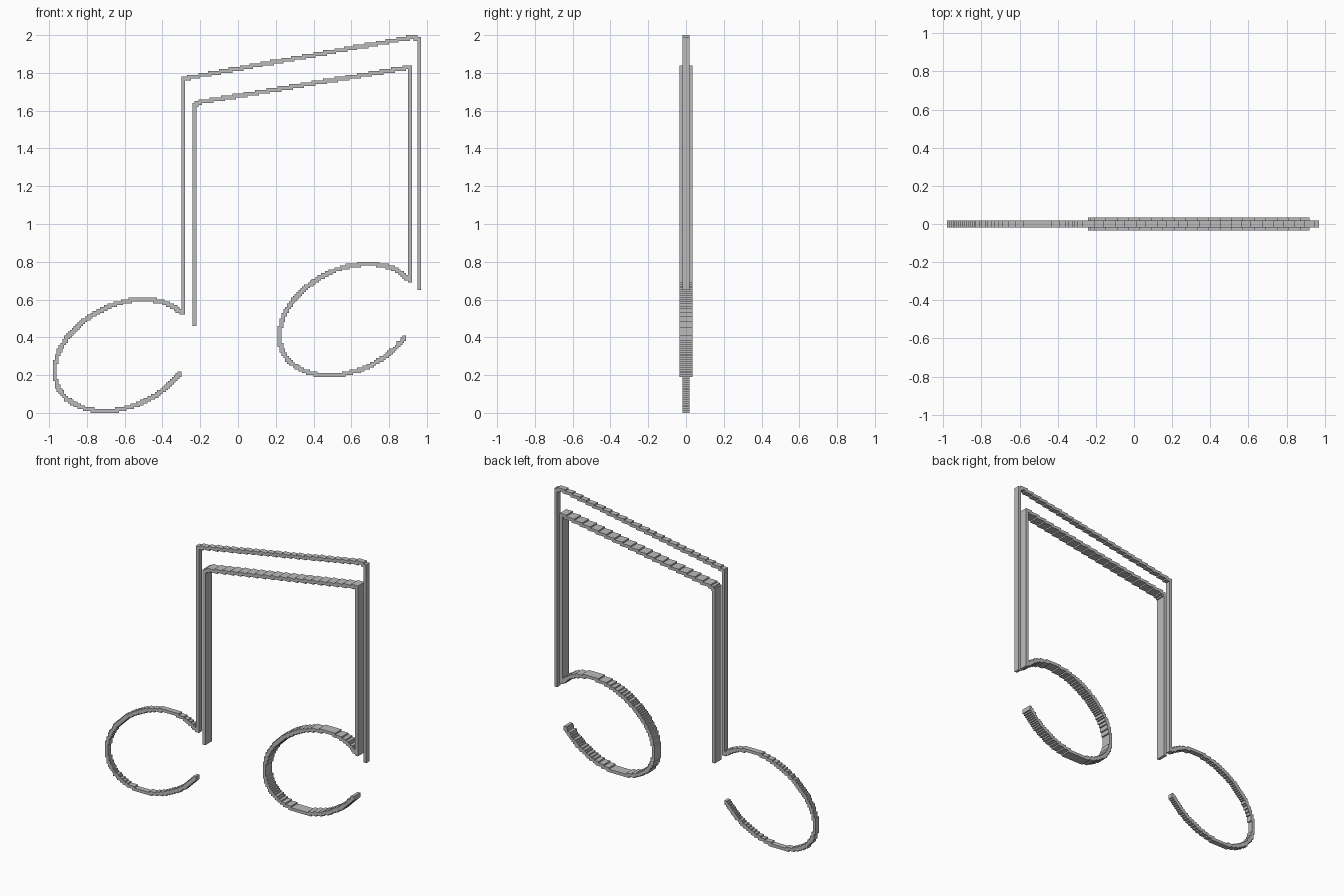
import bpy, bmesh, math
from mathutils import Vector

STEP = 0.01          # size of one stair step along the outlines

if "Cube" in bpy.data.objects:
    bpy.data.objects.remove(bpy.data.objects["Cube"])

grey = bpy.data.materials.new("plain grey")
grey.use_nodes = True
COLOUR = (0.5, 0.5, 0.5, 1)
grey.diffuse_color = COLOUR
grey.node_tree.nodes["Principled BSDF"].inputs["Base Color"].default_value = COLOUR


def note_head(cx, cz):
    """Open slanted oval, from its lower free tip round to the stem."""
    ts = [-0.62 - (2 * math.pi - 1.2) * k / 120 for k in range(121)]
    return [(cx + 0.365 * math.cos(t), cz + 0.295 * math.sin(t + 0.29)) for t in ts]


def stepped_strip(name, path, half_depth):
    """Stamp a square brush along the path, then give the strip its depth."""
    cells = set()
    for a, b in zip(path, path[1:]):
        a, b = Vector(a), Vector(b)
        count = max(1, math.ceil((b - a).length / STEP * 3))
        for k in range(count + 1):
            p = a.lerp(b, k / count) / STEP
            i, j = round(p.x), round(p.y)
            cells |= {(i + u, j + v) for u in (-1, 0) for v in (-1, 0)}

    bm = bmesh.new()
    corners = {}

    def corner(i, j):
        if (i, j) not in corners:
            corners[i, j] = bm.verts.new((i * STEP, -half_depth, j * STEP))
        return corners[i, j]

    for i, j in sorted(cells):
        bm.faces.new([corner(i, j), corner(i + 1, j),
                      corner(i + 1, j + 1), corner(i, j + 1)])
    made = bmesh.ops.extrude_face_region(bm, geom=bm.faces[:], use_keep_orig=True)
    back = [g for g in made["geom"] if isinstance(g, bmesh.types.BMVert)]
    bmesh.ops.translate(bm, verts=back, vec=(0, 2 * half_depth, 0))
    bmesh.ops.recalc_face_normals(bm, faces=bm.faces[:])

    mesh = bpy.data.meshes.new(name)
    bm.to_mesh(mesh)
    bm.free()
    mesh.materials.append(grey)
    obj = bpy.data.objects.new(name, mesh)
    bpy.context.collection.objects.link(obj)
    return obj


# Thin outer strip: right-hand oval, stem, upper beam, long far stem
outer = note_head(-0.605, 0.305) + [(-0.29, 0.53), (-0.29, 1.77), (0.93, 1.99),
                                    (0.96, 1.98), (0.965, 1.96), (0.965, 0.66)]
stepped_strip("outer_note_outline", outer, 0.018)

# Deeper inner strip: left-hand oval, stem, lower beam, near stem
inner = note_head(0.585, 0.493) + [(0.91, 0.70), (0.91, 1.83), (-0.20, 1.645),
                                   (-0.225, 1.63), (-0.23, 1.61), (-0.23, 0.47)]
stepped_strip("inner_note_outline", inner, 0.035)
